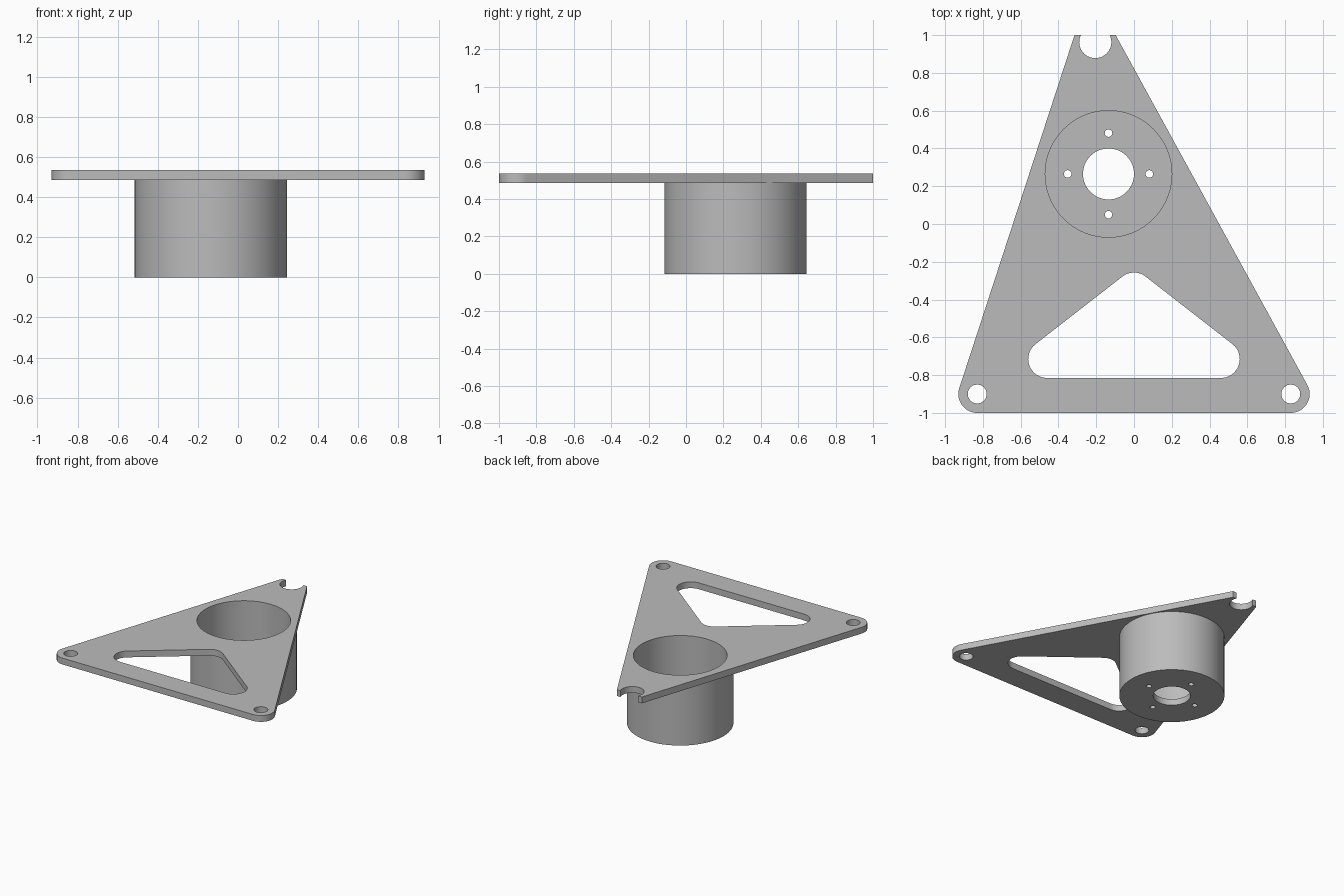
import bpy
import bmesh
from math import sin, cos, pi, atan2, asin, radians

cube = bpy.data.objects.get("Cube")
if cube:
    bpy.data.objects.remove(cube, do_unlink=True)

# Heights of the stacked levels
BASE, FLOOR, PLATE_LOW, PLATE_TOP = 0.0, 0.05, 0.485, 0.535
CUP = (-0.135, 0.265)


def arc(centre, r, start, end, steps):
    """Points along a circular arc, both ends included."""
    angles = [start + (end - start) * i / steps for i in range(steps + 1)]
    return [(centre[0] + r * cos(a), centre[1] + r * sin(a)) for a in angles]


def circle(centre, r, steps=64):
    return arc(centre, r, 0, 2 * pi, steps)[:-1]


def normal_angle(a, b):
    """Outward normal direction of a counter-clockwise edge from a to b."""
    return atan2(b[1] - a[1], b[0] - a[0]) - pi / 2


def rounded(centres, r, steps=16):
    """Counter-clockwise polygon offset by r, with round corners."""
    points = []
    n = len(centres)
    for i, c in enumerate(centres):
        start = normal_angle(centres[i - 1], c)
        sweep = (normal_angle(c, centres[(i + 1) % n]) - start) % (2 * pi)
        points += arc(c, r, start, start + sweep, steps)
    return points


# Plate outline: two round front corners and an open notch at the back tip
notch, notch_r = (-0.205, 0.963), 0.085
mouth = asin((1 - notch[1]) / notch_r)
outline = (arc((-0.83, -0.9), 0.1, radians(162), radians(270), 16)
           + arc((0.83, -0.9), 0.1, radians(-90), radians(28.8), 16)
           + [(-0.097, 1.0)]
           + arc(notch, notch_r, mouth, -pi - mouth, 32)
           + [(-0.315, 1.0)])

# Openings
window = rounded([(-0.46, -0.715), (0.46, -0.715), (0, -0.357)], 0.1)
bolt_holes = [circle((s * 0.83, -0.9), 0.05, 32) for s in (-1, 1)]
cup_outer = circle(CUP, 0.38, 96)
cup_inner = circle(CUP, 0.335, 96)
shaft_hole = circle(CUP, 0.135)
screw_holes = [circle((CUP[0] + 0.216 * cos(k * pi / 2),
                       CUP[1] + 0.216 * sin(k * pi / 2)), 0.02, 24) for k in range(4)]

bm = bmesh.new()


def wall(loop, low, high):
    """Vertical band following a closed loop."""
    bottom = [bm.verts.new((x, y, low)) for x, y in loop]
    top = [bm.verts.new((x, y, high)) for x, y in loop]
    for i in range(len(loop)):
        bm.faces.new((bottom[i - 1], bottom[i], top[i], top[i - 1]))


def cap(loops, z):
    """Flat face at height z bounded by the first loop, with holes."""
    edges = []
    for loop in loops:
        verts = [bm.verts.new((x, y, z)) for x, y in loop]
        edges += [bm.edges.new((verts[i - 1], verts[i])) for i in range(len(verts))]
    bmesh.ops.triangle_fill(bm, edges=edges, use_beauty=True, use_dissolve=False)


# Triangular plate
plate_loops = [outline, window] + bolt_holes
for loop in plate_loops:
    wall(loop, PLATE_LOW, PLATE_TOP)
cap(plate_loops + [cup_inner], PLATE_TOP)
cap(plate_loops + [cup_outer], PLATE_LOW)

# Hanging cup with a drilled floor
floor_holes = [shaft_hole] + screw_holes
wall(cup_outer, BASE, PLATE_LOW)
wall(cup_inner, FLOOR, PLATE_TOP)
for loop in floor_holes:
    wall(loop, BASE, FLOOR)
cap([cup_inner] + floor_holes, FLOOR)
cap([cup_outer] + floor_holes, BASE)

# Weld everything into one closed body
bmesh.ops.remove_doubles(bm, verts=bm.verts[:], dist=0.0001)
bmesh.ops.recalc_face_normals(bm, faces=bm.faces[:])
mesh = bpy.data.meshes.new("mounting_plate_with_cup")
bm.to_mesh(mesh)
bm.free()
body = bpy.data.objects.new("mounting_plate_with_cup", mesh)
bpy.context.collection.objects.link(body)

# Plain grey metal
grey = bpy.data.materials.new("plain_grey")
grey.use_nodes = True
colour = (0.5, 0.5, 0.5, 1)
grey.diffuse_color = colour
grey.node_tree.nodes["Principled BSDF"].inputs["Base Color"].default_value = colour
mesh.materials.append(grey)

bpy.context.view_layer.objects.active = body
body.select_set(True)
bpy.ops.object.shade_smooth_by_angle(angle=radians(30))
